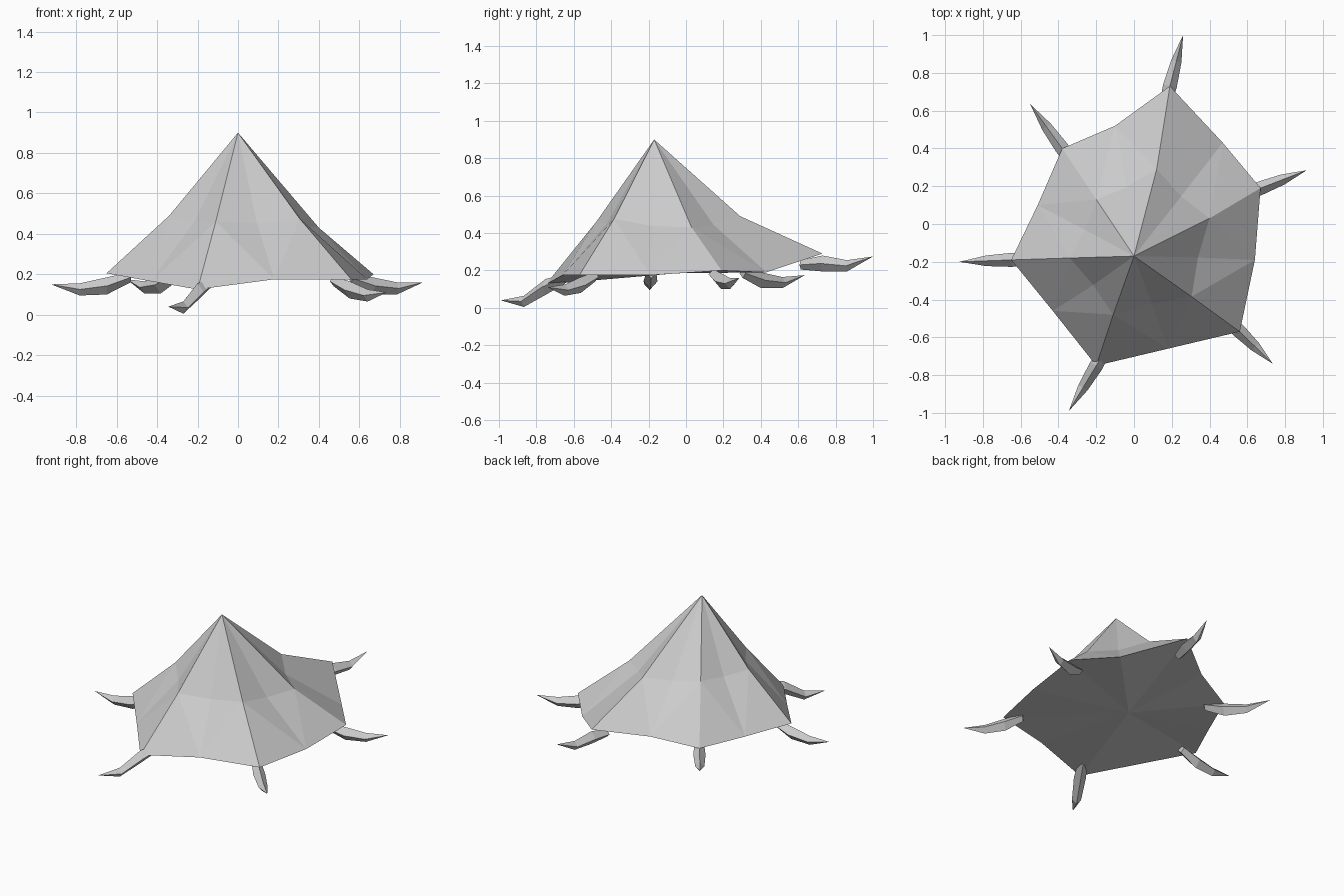
import bpy, bmesh
from mathutils import Vector

cube = bpy.data.objects.get("Cube")
if cube:
    bpy.data.objects.remove(cube, do_unlink=True)

grey = bpy.data.materials.new("light_grey")
grey.use_nodes = True
colour = (0.6, 0.6, 0.6, 1)
grey.diffuse_color = colour
grey.node_tree.nodes["Principled BSDF"].inputs["Base Color"].default_value = colour


def finish(name, bm):
    bmesh.ops.recalc_face_normals(bm, faces=bm.faces)
    mesh = bpy.data.meshes.new(name)
    bm.to_mesh(mesh)
    bm.free()
    mesh.materials.append(grey)
    obj = bpy.data.objects.new(name, mesh)
    bpy.context.collection.objects.link(obj)


# Each leg: name, shell corner, ridge middle, next rim middle, claw tip, claw root height, claw dip
legs = [
    ("back", (.19, .73, .29), (.12, .29, .49), (.47, .43, .19), (.26, 1.0, .275), .23, .08),
    ("back_left", (.67, .19, .20), (.40, .03, .43), (.64, -.19, .175), (.915, .285, .16), .18, .06),
    ("front_left", (.56, -.57, .175), (.305, -.385, .475), (.18, -.66, .175), (.735, -.74, .11), .165, .045),
    ("front", (-.20, -.75, .125), (-.11, -.48, .46), (-.43, -.46, .165), (-.345, -.99, .04), .155, .035),
    ("right", (-.65, -.19, .205), (-.34, -.18, .49), (-.51, .10, .19), (-.925, -.20, .15), .185, .055),
    ("back_right", (-.38, .40, .19), (-.20, .13, .49), (-.10, .52, .24), (-.55, .635, .175), .185, .07),
]
apex = Vector((0, -.17, .9))

# Faceted pointed shell with a closed underside
bm = bmesh.new()
top = bm.verts.new(apex)
floor = bm.verts.new((0, -.05, .185))
middle, rim = [], []
for i, leg in enumerate(legs):
    ridge = Vector(leg[2])
    following = Vector(legs[(i + 1) % len(legs)][2])
    panel = (ridge + following) / 2
    panel = panel.lerp(Vector((apex.x, apex.y, panel.z)), .04) - Vector((0, 0, .015))
    middle += [bm.verts.new(ridge), bm.verts.new(panel)]
    rim += [bm.verts.new(leg[1]), bm.verts.new(leg[3])]
count = len(rim)
for i in range(count):
    j = (i + 1) % count
    bm.faces.new((top, middle[i], middle[j]))
    bm.faces.new((floor, rim[j], rim[i]))
    if i % 2 == 0:
        bm.faces.new((middle[i], rim[i], rim[j]))
        bm.faces.new((middle[i], rim[j], middle[j]))
    else:
        bm.faces.new((middle[i], rim[i], middle[j]))
        bm.faces.new((middle[j], rim[i], rim[j]))
finish("shell", bm)


# Curved claws with a diamond cross-section, tapering to a point
def claw(name, corner, tip, root_z, dip):
    corner, tip = Vector(corner), Vector(tip)
    out = (tip - corner).to_2d().normalized().to_3d()
    side = Vector((-out.y, out.x, 0))
    root = corner - out * .12
    root.z = root_z
    bm = bmesh.new()
    rings = []
    low = tip.z - dip
    for t, keel, width, height in ((0, root_z - .025, .028, .05),
                                   (.3, max(low, root_z - .085), .037, .085),
                                   (.64, low, .028, .06)):
        p = root.lerp(tip, t)
        p.z = keel
        up = Vector((0, 0, height))
        rings.append([bm.verts.new(v) for v in (
            p, p + side * width + up * .5, p + up, p - side * width + up * .5)])
    point = bm.verts.new(tip)
    bm.faces.new(rings[0])
    for k in range(4):
        n = (k + 1) % 4
        for a, b in zip(rings, rings[1:]):
            bm.faces.new((a[k], a[n], b[n], b[k]))
        bm.faces.new((rings[-1][k], rings[-1][n], point))
    finish(name, bm)


for name, corner, ridge, edge, tip, root_z, dip in legs:
    claw(name + "_claw", corner, tip, root_z, dip)
